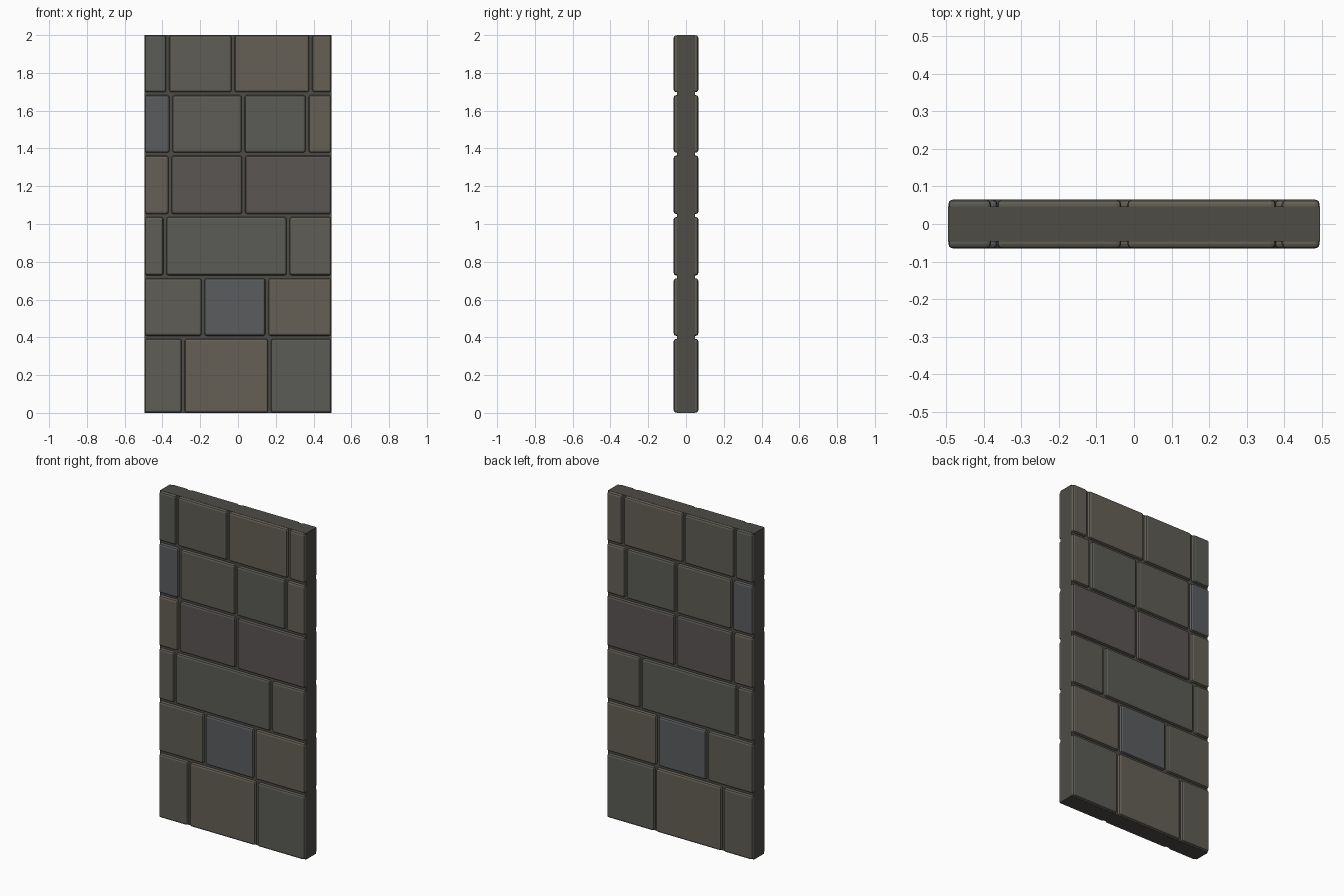
import bpy, bmesh

if "Cube" in bpy.data.objects:
    bpy.data.objects.remove(bpy.data.objects["Cube"])

HALF_W, HALF_D, GAP = 0.495, 0.065, 0.016

# Stone tints
TINTS = {
    "olive": (0.115, 0.11, 0.092), "brown": (0.13, 0.115, 0.094),
    "grey": (0.105, 0.104, 0.094), "mauve": (0.10, 0.092, 0.087),
    "blue": (0.105, 0.107, 0.112), "mortar": (0.075, 0.072, 0.062),
}
MATS = {}
for key, rgb in TINTS.items():
    MATS[key] = bpy.data.materials.new("stone_" + key)
    MATS[key].diffuse_color = (*rgb, 1)


def box(name, lo, hi, tint, bevel=0.0):
    bm = bmesh.new()
    bmesh.ops.create_cube(bm, size=1)
    for v in bm.verts:
        v.co = [(a + b) / 2 + c * (b - a) for a, b, c in zip(lo, hi, v.co)]
    if bevel:
        bmesh.ops.bevel(bm, geom=bm.edges[:], offset=bevel, segments=2,
                        profile=0.5, affect='EDGES')
    me = bpy.data.meshes.new(name)
    bm.to_mesh(me)
    bm.free()
    me.materials.append(MATS[tint])
    ob = bpy.data.objects.new(name, me)
    bpy.context.collection.objects.link(ob)
    return ob


# Mortar core
box("mortar_core", (-HALF_W, -0.047, 0), (HALF_W, 0.047, 2), "mortar")

# Courses: top of course, vertical joints, tints
COURSES = [
    (0.40, [-0.29, 0.167], ["olive", "brown", "grey"]),
    (0.72, [-0.185, 0.153], ["olive", "blue", "brown"]),
    (1.045, [-0.387, 0.265], ["olive", "grey", "olive"]),
    (1.37, [-0.36, 0.03], ["brown", "mauve", "mauve"]),
    (1.69, [-0.355, 0.027, 0.366], ["blue", "olive", "grey", "brown"]),
    (2.0, [-0.372, -0.026, 0.385], ["grey", "olive", "brown", "brown"]),
]

# Bevelled stone faces, mirrored onto the back
g, inset, bottom = GAP / 2, 0.001, 0.0
for row, (top, joints, tints) in enumerate(COURSES, 1):
    xs = [-HALF_W] + joints + [HALF_W]
    z0 = bottom + (inset if row == 1 else g)
    z1 = top - (inset if row == len(COURSES) else g)
    for i, tint in enumerate(tints):
        x0 = xs[i] + (inset if i == 0 else g)
        x1 = xs[i + 1] - (inset if i == len(tints) - 1 else g)
        stone = box(f"stone_row{row}_{i + 1}", (x0, -HALF_D, z0),
                    (x1, -0.035, z1), tint, bevel=0.012)
        m = stone.modifiers.new("mirror_to_back", 'MIRROR')
        m.use_axis = (False, True, False)
    bottom = top

for m in bpy.data.materials:
    if m.users and not m.is_grease_pencil:
        m.use_nodes = True
        m.node_tree.nodes["Principled BSDF"].inputs["Base Color"].default_value = m.diffuse_color
